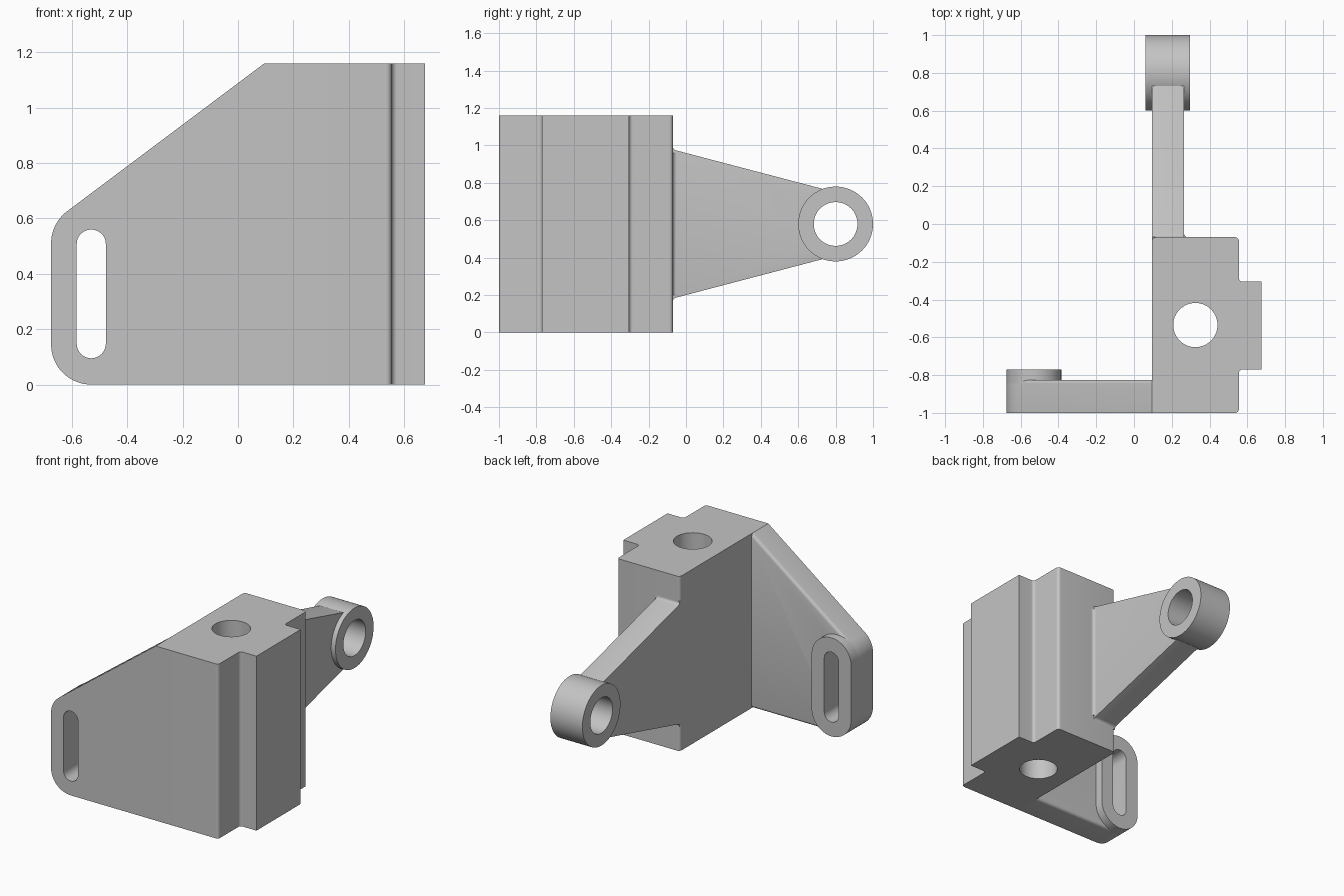
import bpy
import bmesh
import math
from mathutils import Vector

if "Cube" in bpy.data.objects:
    bpy.data.objects.remove(bpy.data.objects["Cube"], do_unlink=True)

grey = bpy.data.materials.new("plain grey")
grey.use_nodes = True
colour = (0.55, 0.55, 0.55, 1)
grey.diffuse_color = colour
grey.node_tree.nodes["Principled BSDF"].inputs["Base Color"].default_value = colour


def rounded(corners, steps=8):
    """Outline through (a, b, radius) corners, each rounded by its radius."""
    points = []
    for i, (a, b, r) in enumerate(corners):
        p = Vector((a, b))
        if r == 0:
            points.append(p)
            continue
        to_prev = (Vector(corners[i - 1][:2]) - p).normalized()
        to_next = (Vector(corners[(i + 1) % len(corners)][:2]) - p).normalized()
        half = to_prev.angle(to_next) / 2
        centre = p + (to_prev + to_next).normalized() * (r / math.sin(half))
        start = p + to_prev * (r / math.tan(half)) - centre
        end = p + to_next * (r / math.tan(half)) - centre
        sweep = start.angle(end)
        for k in range(steps + 1):
            t = k / steps
            arc = (start * math.sin((1 - t) * sweep) + end * math.sin(t * sweep)) / math.sin(sweep)
            points.append(centre + arc)
    return points


def stadium(a, b, r, half_length=0):
    """Circle, or a vertical slot shape when half_length is given."""
    h = r + half_length
    return rounded([(a - r, b - h, r), (a + r, b - h, r),
                    (a + r, b + h, r), (a - r, b + h, r)], 16)


def prism(name, outline, axis, lo, hi, bevel_rule=None, bevel=0.02):
    """Extrude an outline along an axis and round the edges picked by a rule."""
    place = {"x": lambda p, t: (t, p.x, p.y),
             "y": lambda p, t: (p.x, t, p.y),
             "z": lambda p, t: (p.x, p.y, t)}[axis]
    bm = bmesh.new()
    base = bm.faces.new([bm.verts.new(place(p, lo)) for p in outline])
    moved = bmesh.ops.extrude_face_region(bm, geom=[base], use_keep_orig=True)["geom"]
    shift = Vector(place(Vector((0, 0)), hi - lo))
    bmesh.ops.translate(bm, vec=shift, verts=[v for v in moved if isinstance(v, bmesh.types.BMVert)])
    bmesh.ops.remove_doubles(bm, verts=bm.verts, dist=0.0002)
    bmesh.ops.recalc_face_normals(bm, faces=bm.faces)
    if bevel_rule:
        edges = [e for e in bm.edges if bevel_rule(e.verts[0].co, e.verts[1].co)]
        bmesh.ops.bevel(bm, geom=edges, offset=bevel, segments=4, profile=0.5,
                        affect="EDGES", clamp_overlap=True)
    mesh = bpy.data.meshes.new(name)
    bm.to_mesh(mesh)
    bm.free()
    mesh.materials.append(grey)
    obj = bpy.data.objects.new(name, mesh)
    bpy.context.collection.objects.link(obj)
    return obj


def cut(obj, cutter):
    mod = obj.modifiers.new("hole", "BOOLEAN")
    mod.operation = "DIFFERENCE"
    mod.solver = "EXACT"
    mod.object = cutter
    bpy.context.view_layer.objects.active = obj
    bpy.ops.object.modifier_apply(modifier=mod.name)


# Main block with side tongue
wall, side, top = 0.095, 0.555, 1.16
block = prism("main_block", rounded([
    (wall, -1, 0), (side, -1, 0.02), (side, -0.77, 0.02), (0.675, -0.77, 0),
    (0.675, -0.305, 0), (side, -0.305, 0.02), (side, -0.07, 0.02), (wall, -0.07, 0.02)]),
    "z", 0, top)

# Front plate with a sloped top and rounded back rim
plate_back = -0.825


def plate_rim(p, q):
    on_back = abs(p.y - plate_back) < 0.001 and abs(q.y - plate_back) < 0.001
    at_wall = p.x > wall - 0.001 and q.x > wall - 0.001
    return on_back and not at_wall


plate = prism("front_plate", rounded([
    (wall, 0, 0), (wall, top, 0), (-0.675, 0.5825, 0.145), (-0.675, 0, 0.145)], 16),
    "y", -1, plate_back, plate_rim)

# Raised boss around the slot
slot_x, slot_z = -0.53, 0.3275
boss = prism("slot_boss", stadium(slot_x, slot_z, 0.145, 0.1825), "y", -0.99, -0.77)

# Tapered arm
arm_mid = 0.58


def arm_edges(p, q):
    along = abs(p.x - q.x) < 0.001 and abs(p.y - q.y) > 0.0001
    return along and min(p.y, q.y) > -0.072


arm = prism("arm", rounded([
    (-0.1, 0.165, 0), (-0.07, 0.165, 0), (-0.07, 0.182, 0.02), (0.73, 0.392, 0),
    (0.73, 0.768, 0), (-0.07, 0.978, 0.02), (-0.07, 0.995, 0), (-0.1, 0.995, 0)]),
    "x", wall, 0.265, arm_edges, 0.015)

# Fillet between arm and block
fillet = prism("arm_root_fillet", rounded([
    (0.25, -0.08, 0), (0.285, -0.08, 0), (0.285, -0.07, 0), (0.265, -0.07, 0.0195),
    (0.265, -0.05, 0), (0.25, -0.05, 0)]), "z", 0.2, 0.96)

# Round hub at the arm end
hub = prism("arm_hub", stadium(0.8, arm_mid, 0.2), "x", 0.062, 0.297)

# Holes
bolt = prism("bolt_cutter", stadium(0.325, -0.535, 0.117), "z", -0.1, 1.3)
slot = prism("slot_cutter", stadium(slot_x, slot_z, 0.0525, 0.18), "y", -1.1, -0.6)
bore = prism("bore_cutter", stadium(0.8, arm_mid, 0.117), "x", -0.1, 0.5)
for obj, cutter in [(block, bolt), (plate, slot), (boss, slot), (arm, bore), (hub, bore)]:
    cut(obj, cutter)
for cutter in (bolt, slot, bore):
    bpy.data.objects.remove(cutter, do_unlink=True)

# Smooth the curved faces
bpy.ops.object.select_all(action="DESELECT")
for obj in (block, plate, boss, arm, fillet, hub):
    obj.select_set(True)
bpy.context.view_layer.objects.active = block
bpy.ops.object.shade_smooth_by_angle(angle=math.radians(30))
